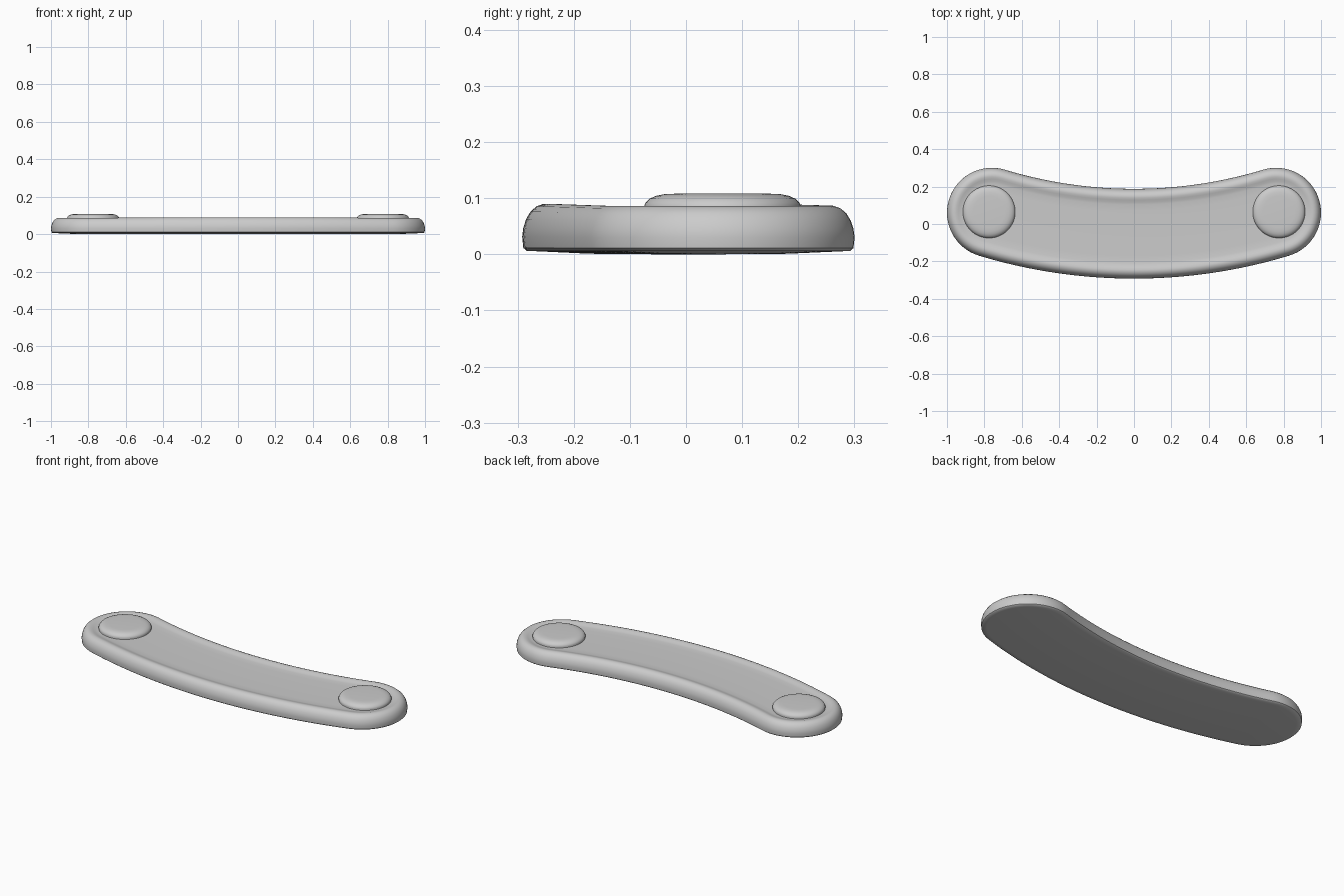
import bpy, bmesh, math

if "Cube" in bpy.data.objects:
    bpy.data.objects.remove(bpy.data.objects["Cube"], do_unlink=True)

grey = bpy.data.materials.new("light grey")
grey.use_nodes = True
grey.diffuse_color = (0.6, 0.6, 0.6, 1)
grey.node_tree.nodes["Principled BSDF"].inputs["Base Color"].default_value = (0.6, 0.6, 0.6, 1)

BEND_Y, BEND_R, HALF_ANGLE, HALF_WIDTH = 2.57, 2.622, 0.294, 0.24


def bent_capsule(inset):
    """Outline of the curved strap, shrunk inward by inset."""
    w = HALF_WIDTH - inset
    pts = []

    def polar(r, a):
        pts.append((r * math.sin(a), BEND_Y - r * math.cos(a)))

    def cap(side):
        cx = BEND_R * math.sin(HALF_ANGLE) * side
        cy = BEND_Y - BEND_R * math.cos(HALF_ANGLE)
        start = -math.pi / 2 + HALF_ANGLE * side + (0 if side > 0 else math.pi)
        for i in range(1, 32):
            t = start + math.pi * i / 32
            pts.append((cx + w * math.cos(t), cy + w * math.sin(t)))

    steps = [HALF_ANGLE * (i / 24 - 1) for i in range(49)]
    for a in steps:
        polar(BEND_R + w, a)
    cap(1)
    for a in reversed(steps):
        polar(BEND_R - w, a)
    cap(-1)
    return pts


def loft(name, rings):
    """Skin a stack of equal-length rings and close coincident points."""
    bm = bmesh.new()
    loops = [[bm.verts.new(p) for p in ring] for ring in rings]
    n = len(loops[0])
    for lo, hi in zip(loops, loops[1:]):
        for i in range(n):
            j = (i + 1) % n
            bm.faces.new((lo[i], lo[j], hi[j], hi[i]))
    bmesh.ops.remove_doubles(bm, verts=bm.verts, dist=1e-5)
    bmesh.ops.recalc_face_normals(bm, faces=bm.faces)
    mesh = bpy.data.meshes.new(name)
    bm.to_mesh(mesh)
    bm.free()
    mesh.materials.append(grey)
    obj = bpy.data.objects.new(name, mesh)
    bpy.context.collection.objects.link(obj)
    bpy.ops.object.select_all(action="DESELECT")
    obj.select_set(True)
    bpy.context.view_layer.objects.active = obj
    bpy.ops.object.shade_smooth_by_angle(angle=math.radians(40))
    return obj


# Strap body: underside, bulged wall, rounded rim, shallow dished panel
section = [(HALF_WIDTH, 0.0), (0.12, 0.001), (0.03, 0.005), (0.008, 0.006), (0.002, 0.011),
           (0, 0.03), (0.002, 0.045), (0.007, 0.06), (0.015, 0.073), (0.026, 0.082),
           (0.038, 0.086), (0.048, 0.086), (0.06, 0.083), (0.072, 0.079), (0.085, 0.077),
           (0.12, 0.076), (HALF_WIDTH, 0.076)]
body = []
for inset, z in section:
    ring = []
    for x, y in bent_capsule(inset):
        crown = 0.004 * max(0, 1 - (x / 0.8) ** 2) * z / 0.086
        ring.append((x, y, z + crown))
    body.append(ring)
loft("strap_body", body)

# Round cushion buttons at both ends
button_profile = [(0.138, 0.06), (0.14, 0.085), (0.137, 0.092), (0.13, 0.099),
                  (0.119, 0.104), (0.105, 0.107), (0.085, 0.108), (0, 0.108)]
for side, label in ((1, "left"), (-1, "right")):
    rings = []
    for r, z in button_profile:
        rings.append([(0.775 * side + r * math.cos(a), 0.065 + r * math.sin(a), z)
                      for a in (math.tau * i / 64 for i in range(64))])
    loft(label + "_button", rings)
